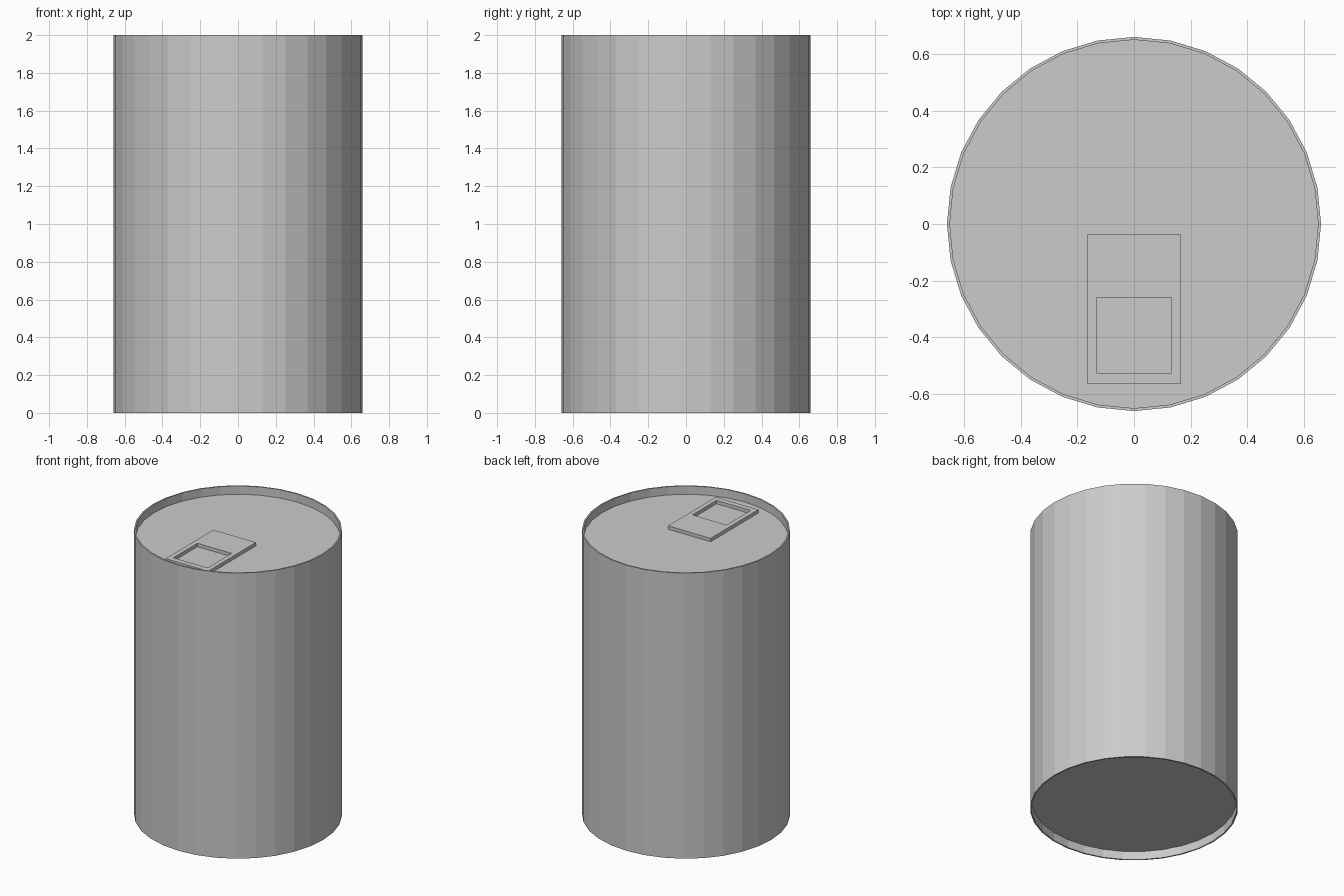
import bpy, bmesh

if "Cube" in bpy.data.objects:
    bpy.data.objects.remove(bpy.data.objects["Cube"])

RADIUS, RIM, HEIGHT, RECESS = 0.66, 0.01, 2.0, 0.058
LID_Z = HEIGHT - RECESS


def add_object(name, bm):
    bmesh.ops.recalc_face_normals(bm, faces=bm.faces)
    mesh = bpy.data.meshes.new(name)
    bm.to_mesh(mesh)
    bm.free()
    obj = bpy.data.objects.new(name, mesh)
    bpy.context.collection.objects.link(obj)
    return obj


# Can body: 32-sided cylinder, both ends inset to a thin rim and recessed
bm = bmesh.new()
bmesh.ops.create_cone(bm, cap_ends=True, segments=32, radius1=RADIUS,
                      radius2=RADIUS, depth=HEIGHT)
bmesh.ops.translate(bm, verts=bm.verts, vec=(0, 0, HEIGHT / 2))
for cap in [f for f in bm.faces if len(f.verts) > 4]:
    inward = -RECESS if cap.calc_center_median().z > 1 else RECESS
    bmesh.ops.inset_region(bm, faces=[cap], thickness=RIM)
    disc = bmesh.ops.extrude_discrete_faces(bm, faces=[cap])["faces"][0]
    bmesh.ops.translate(bm, verts=disc.verts, vec=(0, 0, inward))
add_object("can_body", bm)

# Pull tab: rectangular plate with a rectangular finger hole, resting on the lid
bm = bmesh.new()


def rectangle(half_width, y0, y1):
    return [bm.verts.new((x, y, LID_Z)) for x, y in
            ((-half_width, y0), (half_width, y0), (half_width, y1), (-half_width, y1))]


outer = rectangle(0.165, -0.565, -0.037)
hole = rectangle(0.132, -0.526, -0.26)
for i in range(4):
    j = (i + 1) % 4
    bm.faces.new((outer[i], outer[j], hole[j], hole[i]))
top = bmesh.ops.extrude_face_region(bm, geom=bm.faces[:], use_keep_orig=True)["geom"]
bmesh.ops.translate(bm, verts=[v for v in top if isinstance(v, bmesh.types.BMVert)],
                    vec=(0, 0, 0.024))
add_object("pull_tab", bm)
